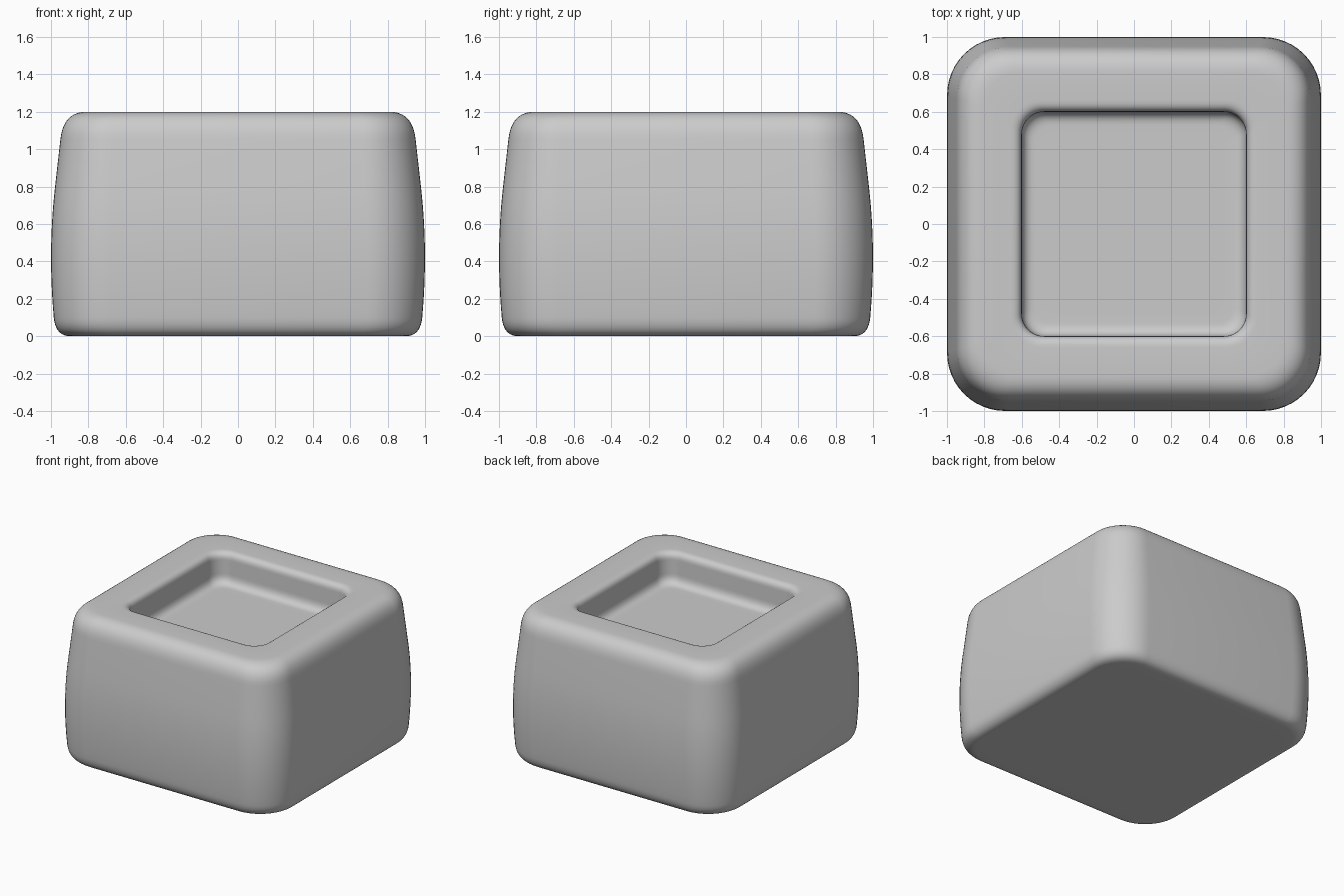
import bpy, bmesh
from math import sin, cos, pi

if "Cube" in bpy.data.objects:
    bpy.data.objects.remove(bpy.data.objects["Cube"])

CORNER_STEPS = 12


def ring(bm, half, radius, z):
    """One rounded-square loop of vertices."""
    verts = []
    for q in range(4):
        a0 = q * pi / 2
        cx = (half - radius) * (1 if q in (0, 3) else -1)
        cy = (half - radius) * (1 if q in (0, 1) else -1)
        for i in range(CORNER_STEPS + 1):
            a = a0 + i / CORNER_STEPS * pi / 2
            verts.append(bm.verts.new((cx + radius * cos(a), cy + radius * sin(a), z)))
    return verts


def curve(p0, p1, p2, steps=10):
    """Quadratic curve through (half width, corner radius, z) stations."""
    out = []
    for i in range(steps + 1):
        t = i / steps
        out.append([(1 - t) ** 2 * a + 2 * t * (1 - t) * b + t * t * c
                    for a, b, c in zip(p0, p1, p2)])
    return out


# Profile from the underside, up the bulging side, over the rim, into the recess
profile = [(0.80, 0.20, 0.0)]
profile += curve((0.895, 0.25, 0.0), (0.975, 0.29, 0.0), (0.985, 0.30, 0.10))
profile += curve((0.985, 0.30, 0.10), (1.017, 0.32, 0.46), (0.978, 0.30, 0.80), 14)[1:]
profile += [(0.950, 0.28, 1.05)]
profile += curve((0.950, 0.28, 1.05), (0.935, 0.26, 1.20), (0.81, 0.20, 1.20))[1:]
profile += [(0.74, 0.18, 1.20)]
profile += curve((0.66, 0.16, 1.20), (0.60, 0.12, 1.20), (0.60, 0.12, 1.14), 8)
profile += curve((0.60, 0.12, 1.03), (0.60, 0.12, 0.95), (0.53, 0.09, 0.95), 8)
profile += [(0.48, 0.07, 0.95)]

# Rounded block with a square recess in the top
bm = bmesh.new()
rings = [ring(bm, *p) for p in profile]
n = len(rings[0])
for lower, upper in zip(rings, rings[1:]):
    for i in range(n):
        j = (i + 1) % n
        bm.faces.new((lower[i], lower[j], upper[j], upper[i]))
bm.faces.new(rings[0][::-1])
bm.faces.new(rings[-1])
bmesh.ops.recalc_face_normals(bm, faces=bm.faces)

mesh = bpy.data.meshes.new("recessed_block")
bm.to_mesh(mesh)
bm.free()
block = bpy.data.objects.new("recessed_block", mesh)
bpy.context.collection.objects.link(block)
for poly in mesh.polygons:
    poly.use_smooth = True
